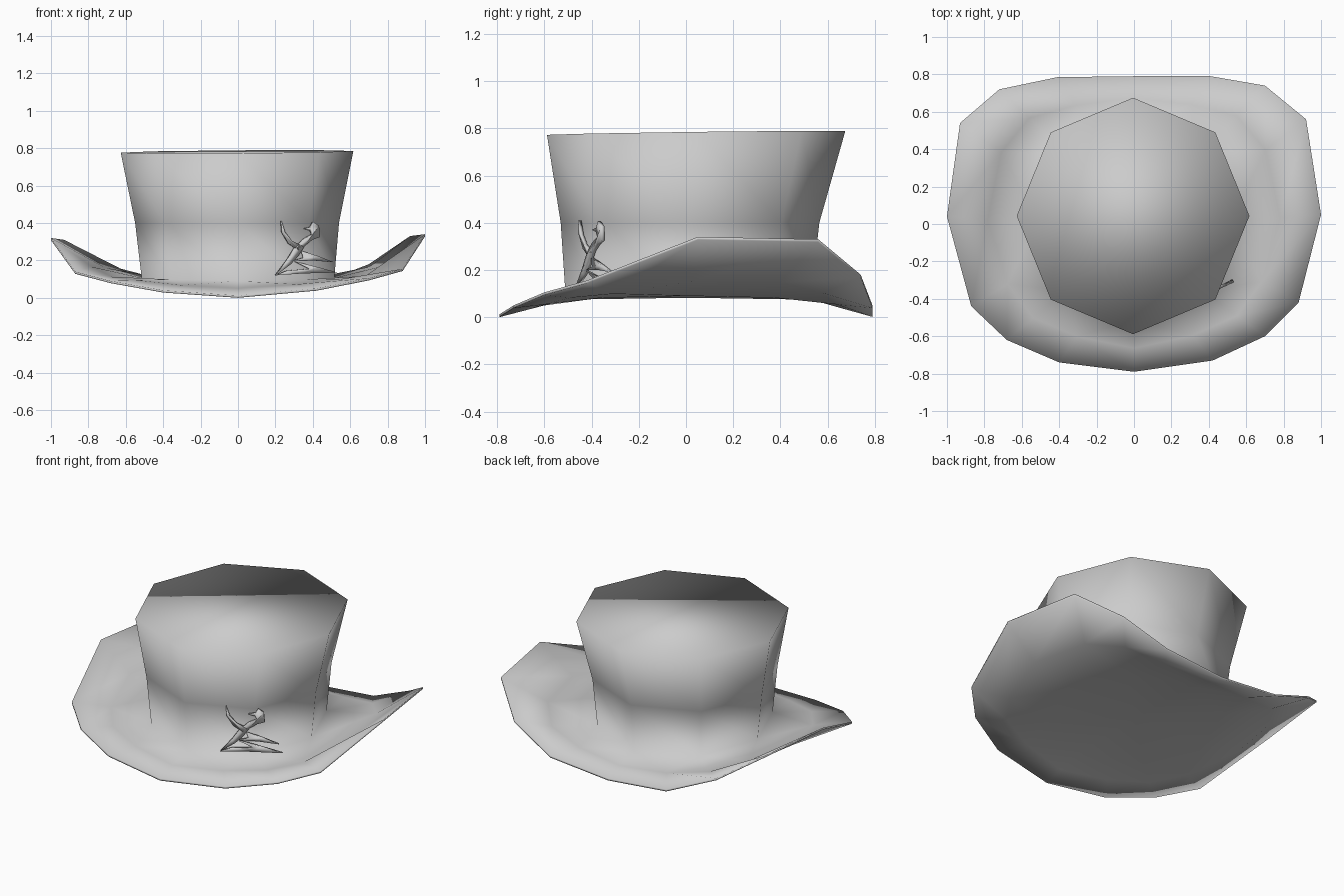
import bpy, bmesh, math
from mathutils import Vector

if "Cube" in bpy.data.objects:
    bpy.data.objects.remove(bpy.data.objects["Cube"])


def finish(bm, name):
    bmesh.ops.recalc_face_normals(bm, faces=bm.faces[:])
    me = bpy.data.meshes.new(name)
    bm.to_mesh(me)
    bm.free()
    for p in me.polygons:
        p.use_smooth = True
    ob = bpy.data.objects.new(name, me)
    bpy.context.collection.objects.link(ob)
    return ob


def octagon(cx, cy, rx, ry, height):
    pts = []
    for k in range(8):
        a = k * math.pi / 4
        x, y = cx + rx * math.cos(a), cy + ry * math.sin(a)
        pts.append(Vector((x, y, height(x, y))))
    return pts


def band(bm, a, b, split=False):
    # join two equal rings; split gives matching triangles on both brim skins
    n = len(a)
    for i in range(n):
        j = (i + 1) % n
        if split:
            bm.faces.new((a[i], a[j], b[j]))
            bm.faces.new((a[i], b[j], b[i]))
        else:
            bm.faces.new((a[i], a[j], b[j], b[i]))


def fan_band(bm, inner, outer):
    # join an 8-sided ring to a 16-sided ring
    for k in range(8):
        o, p = inner[k], inner[(k + 1) % 8]
        r, s, t = outer[2 * k], outer[2 * k + 1], outer[(2 * k + 2) % 16]
        bm.faces.new((o, r, s))
        bm.faces.new((o, s, p))
        bm.faces.new((p, s, t))


# brim edge, counter-clockwise from the right side
rim = [Vector(p) for p in (
    (1, .05, .34), (.92, .56, .33), (.70, .74, .18), (.41, .79, .05),
    (0, .79, .013), (-.41, .785, .05), (-.72, .72, .18), (-.93, .54, .31),
    (-1, .04, .32), (-.87, -.44, .14), (-.68, -.62, .09), (-.40, -.74, .04),
    (0, -.79, .012), (.42, -.73, .05), (.70, -.60, .105), (.88, -.42, .155))]

# crown levels
base = octagon(0, .01, .515, .52, lambda x, y: .09 + .06 * x * x)
waist = octagon(-.005, .017, .545, .548, lambda x, y: .40)
top = octagon(-.005, .043, .622, .632, lambda x, y: .78 + .013 * y + .007 * x)

# middle ring of the brim: straight at front and back, dished at the sides
middle = []
for i, r in enumerate(rim):
    k = i // 2
    b = base[k] if i % 2 == 0 else (base[k] + base[(k + 1) % 8]) / 2
    m = b.lerp(r, .55)
    m.z = b.z + (r.z - b.z) * (.28 if r.z > b.z else .5)
    middle.append(m)

# hat: crown and brim in one smooth skin
bm = bmesh.new()


def add(pts):
    return [bm.verts.new(p) for p in pts]


def lower(pts, drop):
    return [Vector((p.x, p.y, p.z - drop)) for p in pts]


v_top, v_waist, v_base = add(top), add(waist), add(base)
v_mid, v_rim = add(middle), add(rim)
u_rim, u_mid, u_base = (add(lower(rim, .012)), add(lower(middle, .018)),
                        add(lower(base, .016)))
bm.faces.new(v_top)
band(bm, v_top, v_waist)
band(bm, v_waist, v_base)
fan_band(bm, v_base, v_mid)
band(bm, v_mid, v_rim, True)
band(bm, v_rim, u_rim)
band(bm, u_mid, u_rim, True)
fan_band(bm, u_base, u_mid)
centre = bm.verts.new((0, .01, .082))
for k in range(8):
    bm.faces.new((centre, u_base[k], u_base[(k + 1) % 8]))
finish(bm, "hat")

# ornament: flat curved blades standing against the crown's front right
blades = [
    [(.23, .41), (.235, .35), (.27, .29), (.32, .255), (.345, .275),
     (.285, .305), (.25, .35)],
    [(.20, .12), (.26, .20), (.30, .265), (.35, .315), (.395, .34), (.385, .36),
     (.35, .37), (.385, .378), (.40, .405), (.43, .385), (.435, .325),
     (.395, .31), (.355, .28), (.32, .225), (.28, .18)],
    [(.20, .12), (.34, .13), (.53, .135), (.42, .165), (.30, .195), (.38, .155),
     (.26, .145)],
    [(.30, .20), (.40, .20), (.51, .19), (.42, .225), (.34, .25), (.35, .215)],
]
bm = bmesh.new()
normal = Vector((.45, -.89, 0)) * .008
for pts in blades:
    flat = [Vector((x, -.465 + .49 * (x - .2), z)) for x, z in pts]
    front = [bm.verts.new(p + normal) for p in flat]
    back = [bm.verts.new(p - normal) for p in flat]
    bm.faces.new(front)
    bm.faces.new(back[::-1])
    band(bm, front, back)
finish(bm, "ornament")
